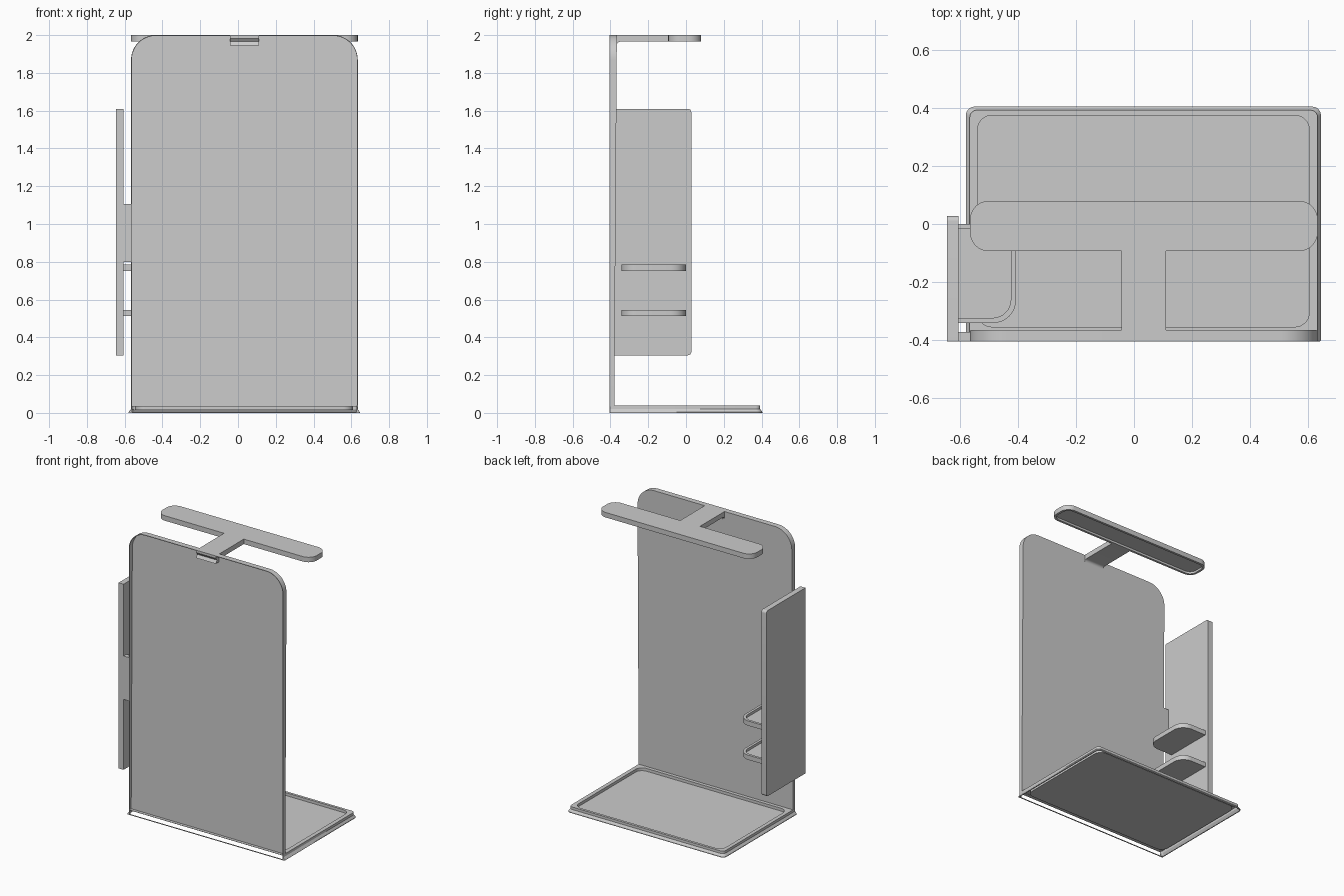
import bpy, bmesh, math

if "Cube" in bpy.data.objects:
    bpy.data.objects.remove(bpy.data.objects["Cube"])


def rrect(x0, x1, y0, y1, radii, n=8):
    """Rounded rectangle outline; radii run counter-clockwise from (x0, y0)."""
    if not isinstance(radii, (tuple, list)):
        radii = [radii] * 4
    pts = []
    corners = [(x0, y0, 1, 1), (x1, y0, -1, 1), (x1, y1, -1, -1), (x0, y1, 1, -1)]
    for k, ((x, y, sx, sy), r) in enumerate(zip(corners, radii)):
        for i in range(n + 1):
            a = math.pi * (1 + k / 2 + i / n / 2)
            pts.append((x + sx * r + r * math.cos(a), y + sy * r + r * math.sin(a)))
    return pts


def loft(name, rings, smooth=True):
    """Join matching rings of 3D points and cap both ends."""
    bm = bmesh.new()
    loops = [[bm.verts.new(p) for p in ring] for ring in rings]
    for a, b in zip(loops, loops[1:]):
        for i in range(len(a)):
            j = (i + 1) % len(a)
            bm.faces.new((a[i], a[j], b[j], b[i]))
    bm.faces.new(loops[0][::-1])
    bm.faces.new(loops[-1])
    bmesh.ops.remove_doubles(bm, verts=bm.verts, dist=1e-5)
    bmesh.ops.recalc_face_normals(bm, faces=bm.faces)
    me = bpy.data.meshes.new(name)
    bm.to_mesh(me)
    bm.free()
    ob = bpy.data.objects.new(name, me)
    bpy.context.collection.objects.link(ob)
    if smooth:
        select(ob)
        bpy.ops.object.shade_smooth_by_angle(angle=math.radians(30))
    return ob


def select(ob):
    bpy.ops.object.select_all(action='DESELECT')
    ob.select_set(True)
    bpy.context.view_layer.objects.active = ob


def at_z(outline, z):
    return [(x, y, z) for x, y in outline]


def box(name, x0, x1, y0, y1, z0, z1):
    o = [(x0, y0), (x1, y0), (x1, y1), (x0, y1)]
    return loft(name, [at_z(o, z0), at_z(o, z1)], False)


def cut(ob, *bounds):
    cutter = box("cutter", *bounds)
    cutter.hide_render = True
    m = ob.modifiers.new("cut", 'BOOLEAN')
    m.operation, m.solver, m.object = 'DIFFERENCE', 'EXACT', cutter
    select(ob)
    bpy.ops.object.modifier_apply(modifier=m.name)
    bpy.data.objects.remove(cutter)


# Upright panel: a thin pressed sheet with a narrow rim turned to the front
face = rrect(-0.566, 0.634, 0.033, 2.0, (0, 0, 0.13, 0.13), 12)
face_in = rrect(-0.562, 0.630, 0.035, 1.996, (0, 0, 0.126, 0.126), 12)


def sheet(outline, offset):
    return [(x, -0.38 + 0.007 * z - offset, z) for x, z in outline]


panel = loft("back_panel", [sheet(face_in, 0.004),
                            [(x, -0.405, z) for x, z in face_in],
                            [(x, -0.405, z) for x, z in face], sheet(face, 0)])
cut(panel, -0.043, 0.111, -0.5, -0.3, 1.945, 2.05)

# Base tray: hollow underside, thin flared skirt and recessed top, open front
plate = rrect(-0.544, 0.609, -0.359, 0.379, 0.054)
under = rrect(-0.563, 0.630, -0.399, 0.389, 0.02)
under_low = rrect(-0.574, 0.638, -0.399, 0.4, 0.025)
skirt_low = rrect(-0.58, 0.645, -0.405, 0.405, (0.005, 0.005, 0.03, 0.03))
skirt_top = rrect(-0.567, 0.634, -0.405, 0.393, (0.005, 0.005, 0.025, 0.025))
recess = rrect(-0.54, 0.605, -0.355, 0.375, 0.05)
base = loft("base_tray", [
    at_z(plate, 0.014), at_z(plate, 0.034), at_z(under, 0.034), at_z(under, 0.018),
    at_z(under_low, 0.0), at_z(skirt_low, 0.0), at_z(skirt_low, 0.004),
    at_z(skirt_top, 0.02), at_z(skirt_top, 0.038),
    at_z(recess, 0.038), at_z(recess, 0.018)])
cut(base, -0.56, 0.628, -0.45, -0.379, 0.004, 0.05)

# Overhead bar with a recessed underside
bar = rrect(-0.566, 0.634, -0.094, 0.08, 0.065)
bar_in = rrect(-0.550, 0.618, -0.078, 0.064, 0.049)
loft("top_bar", [at_z(bar_in, 1.98), at_z(bar_in, 1.965),
                 at_z(bar, 1.965), at_z(bar, 2.0)])

# Arm from the panel to the bar, with a sloped front opening and fillet
profile = [(-0.088, 2.0), (-0.405, 2.0), (-0.405, 1.983), (-0.392, 1.966),
           (-0.405, 1.945), (-0.367, 1.945)]
for i in range(1, 7):
    a = math.pi - i / 6 * math.pi / 2
    profile.append((-0.347 + 0.02 * math.cos(a), 1.945 + 0.02 * math.sin(a)))
profile.append((-0.088, 1.965))
loft("arm", [[(x, y, z) for y, z in profile] for x in (-0.043, 0.111)])

# Side panel and the bracket that holds it
side = rrect(-0.405, 0.028, 0.305, 1.61, (0, 0.018, 0.018, 0))
loft("side_panel", [[(x, y, z) for y, z in side] for x in (-0.645, -0.606)])
box("side_bracket", -0.61, -0.562, -0.405, -0.372, 0.8, 1.105)

# Two small shelves with recessed tops
outer = rrect(-0.608, -0.407, -0.342, 0.0, (0, 0.08, 0.08, 0))
inner = rrect(-0.606, -0.425, -0.324, -0.018, (0, 0.063, 0.063, 0))
for name, z in (("lower_shelf", 0.512), ("upper_shelf", 0.752)):
    loft(name, [at_z(outer, z), at_z(outer, z + 0.033),
                at_z(inner, z + 0.033), at_z(inner, z + 0.015)])
